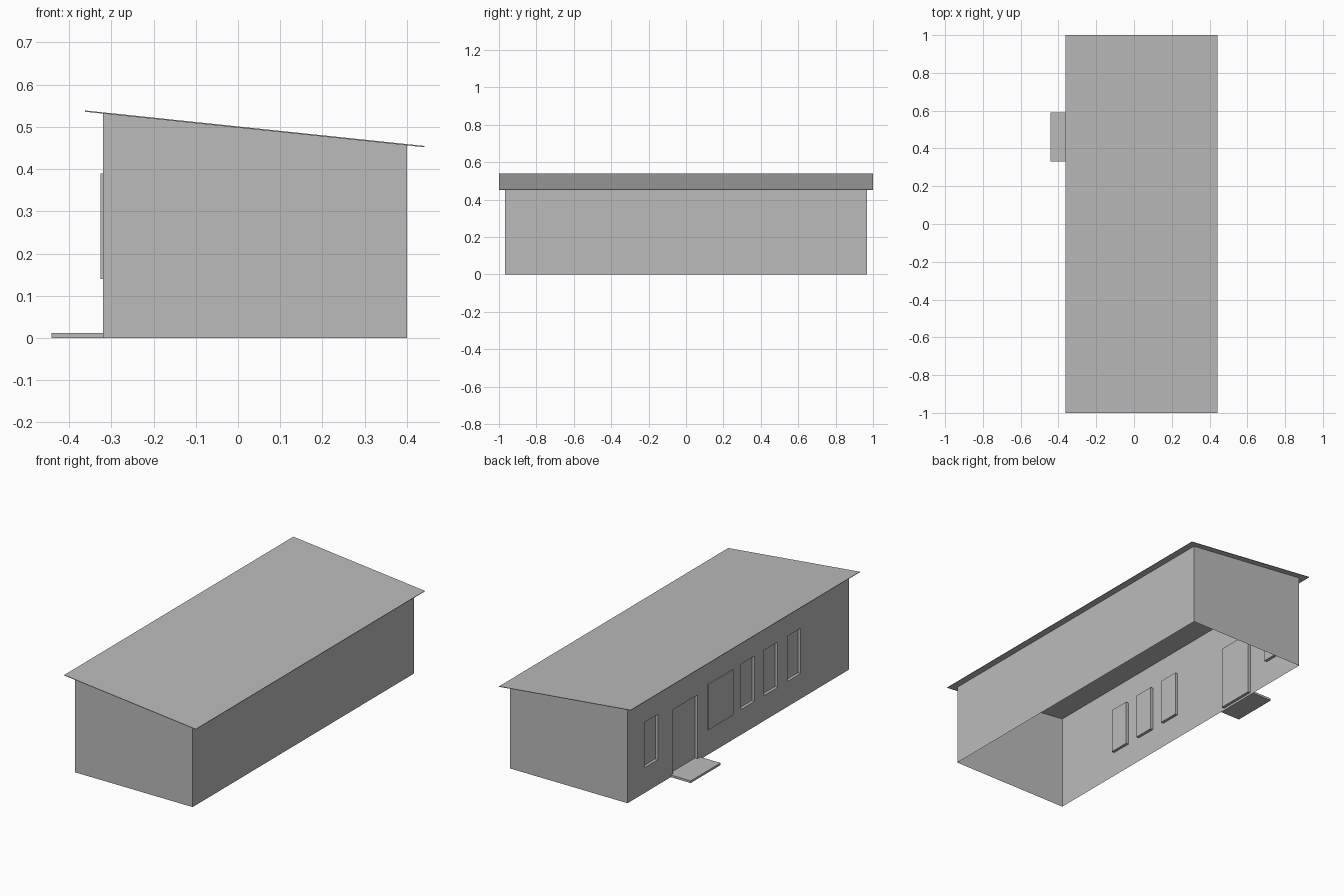
import bpy, bmesh
from mathutils import Vector

cube = bpy.data.objects.get("Cube")
if cube:
    bpy.data.objects.remove(cube, do_unlink=True)

grey = bpy.data.materials.new("plain_grey")
grey.use_nodes = True
colour = (0.5, 0.5, 0.5, 1)
grey.diffuse_color = colour
grey.node_tree.nodes["Principled BSDF"].inputs["Base Color"].default_value = colour

WALL_X = -0.32          # outer face of the wall with the door
RECESS = 0.016
ROOF_THICK = 0.003
WINDOW_Z = (0.14, 0.39)
WINDOW_W = 0.116


def roof_z(x):
    """Height of the roof's underside."""
    return 0.498 - 0.1045 * x


def add_object(name, bm):
    mesh = bpy.data.meshes.new(name)
    bm.to_mesh(mesh)
    bm.free()
    mesh.materials.append(grey)
    obj = bpy.data.objects.new(name, mesh)
    bpy.context.collection.objects.link(obj)
    return obj


def box(low, high):
    bm = bmesh.new()
    bmesh.ops.create_cube(bm, size=1)
    for v in bm.verts:
        v.co = [a if c < 0 else b for c, a, b in zip(v.co, low, high)]
    return bm


def is_door_wall(face):
    return abs(face.calc_center_median().x - WALL_X) < 1e-4


# Walls: an open shell whose top follows the roof slope
bm = box((WALL_X, -0.967, 0), (0.40, 0.967, 1))
bm.normal_update()
bmesh.ops.delete(bm, geom=[f for f in bm.faces if abs(f.normal.z) > 0.5],
                 context='FACES_ONLY')
for v in bm.verts:
    if v.co.z > 0.5:
        v.co.z = roof_z(v.co.x)

# Openings: one door and four windows as (y low, y high, z low, z high)
openings = [(0.355, 0.57, 0.012, 0.365)]
for y in (0.76, -0.083, -0.284, -0.485):
    openings.append((y - WINDOW_W / 2, y + WINDOW_W / 2, *WINDOW_Z))

# Score the door wall along every opening edge
cuts = {("y", y) for o in openings for y in o[:2]}
cuts |= {("z", z) for o in openings for z in o[2:]}
for axis, value in sorted(cuts):
    normal = Vector((0, axis == "y", axis == "z"))
    faces = [f for f in bm.faces if is_door_wall(f)]
    edges = {e for f in faces for e in f.edges}
    bmesh.ops.bisect_plane(bm, geom=faces + list(edges), dist=1e-6,
                           plane_co=normal * value, plane_no=normal)


def in_opening(face):
    c = face.calc_center_median()
    return any(a < c.y < b and d < c.z < e for a, b, d, e in openings)


# Push the openings into the wall
panes = [f for f in bm.faces if is_door_wall(f) and in_opening(f)]
result = bmesh.ops.extrude_face_region(bm, geom=panes)
moved = [g for g in result["geom"] if isinstance(g, bmesh.types.BMVert)]
bmesh.ops.translate(bm, verts=moved, vec=(RECESS, 0, 0))
left_over = [f for f in panes if f.is_valid and is_door_wall(f)]
if left_over:
    bmesh.ops.delete(bm, geom=left_over, context='FACES_ONLY')
add_object("walls", bm)

# Roof: thin sloping sheet with overhang
bm = box((-0.362, -1, 0), (0.442, 1, ROOF_THICK))
for v in bm.verts:
    v.co.z += roof_z(v.co.x)
add_object("roof", bm)

# Wall board beside the door and the doorstep
add_object("wall_board", box((WALL_X - 0.006, 0.05, WINDOW_Z[0]),
                             (WALL_X, 0.27, WINDOW_Z[1])))
add_object("doorstep", box((-0.442, 0.33, 0), (WALL_X, 0.59, 0.012)))
